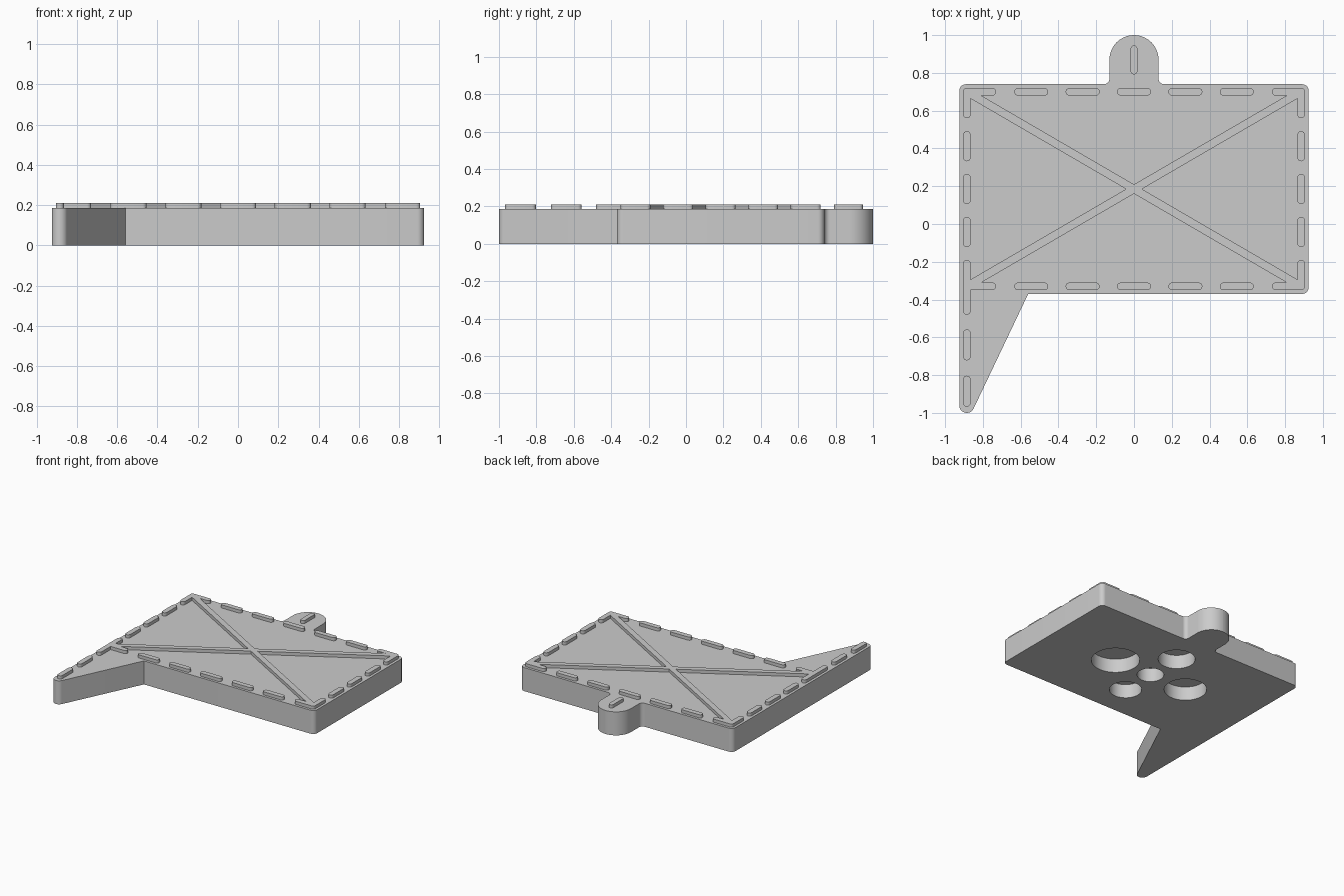
import bpy, bmesh
from math import pi, tan
from mathutils import Vector

cube = bpy.data.objects.get("Cube")
if cube:
    bpy.data.objects.remove(cube, do_unlink=True)

grey = bpy.data.materials.new("plain grey")
grey.use_nodes = True
COLOUR = (0.6, 0.6, 0.6, 1)
grey.diffuse_color = COLOUR
grey.node_tree.nodes["Principled BSDF"].inputs["Base Color"].default_value = COLOUR

THICK, TOP = 0.185, 0.21      # plate thickness, height of the raised trim
MID_Y = 0.185                 # centre of the rectangular panel
EDGE_X, EDGE_Y = 0.885, 0.515  # trim centre lines, measured from the panel centre


def prism(name, outline, z0, z1):
    """Extrude a flat outline from z0 to z1."""
    bm = bmesh.new()
    face = bm.faces.new([bm.verts.new((p[0], p[1], z0)) for p in outline])
    top = bmesh.ops.extrude_face_region(bm, geom=[face])["geom"]
    bmesh.ops.translate(bm, vec=(0, 0, z1 - z0),
                        verts=[g for g in top if isinstance(g, bmesh.types.BMVert)])
    bmesh.ops.recalc_face_normals(bm, faces=bm.faces)
    mesh = bpy.data.meshes.new(name)
    bm.to_mesh(mesh)
    bm.free()
    mesh.materials.append(grey)
    ob = bpy.data.objects.new(name, mesh)
    bpy.context.collection.objects.link(ob)
    return ob


def rounded(corners, steps=10):
    """Replace each (x, y, radius) corner by an arc."""
    pts = []
    for i, (x, y, r) in enumerate(corners):
        p = Vector((x, y))
        if r == 0:
            pts.append(p)
            continue
        a = (Vector(corners[i - 1][:2]) - p).normalized()
        b = (Vector(corners[(i + 1) % len(corners)][:2]) - p).normalized()
        half = a.angle(b) / 2
        centre = p + (a + b).normalized() * (Vector((r, 0)).length / abs(a.cross(b)) * (a + b).length)
        start = p + a * (r / tan(half)) - centre
        turn = pi - 2 * half
        sign = 1 if (-a).cross(b) > 0 else -1
        for k in range(steps + 1):
            q = start.copy()
            c = turn * k / steps * sign
            q = Vector((q.x * cos(c) - q.y * sin(c), q.x * sin(c) + q.y * cos(c)))
            if not pts or (centre + q - pts[-1]).length > 1e-4:
                pts.append(centre + q)
    return pts


def circle(x, y, r, count=48):
    return [(x + r * cos(2 * pi * k / count), y + r * sin(2 * pi * k / count))
            for k in range(count)]


def dash(name, a, b, r=0.02):
    """Raised bar with round ends, centre line from a to b."""
    a, b = Vector(a), Vector(b)
    d = (b - a).normalized() * r
    n = Vector((-d.y, d.x))
    ends = [(a, 1), (b, -1)]
    pts = [p + (n * cos(t) - d * sin(t)) * s
           for p, s in ends for t in [pi * k / 8 for k in range(9)]]
    return prism(name, pts, THICK - 0.01, TOP)


def combine(ob, other, operation):
    mod = ob.modifiers.new("combine", "BOOLEAN")
    mod.operation, mod.object, mod.solver = operation, other, "EXACT"
    bpy.context.view_layer.objects.active = ob
    bpy.ops.object.modifier_apply(modifier=mod.name)
    bpy.data.objects.remove(other, do_unlink=True)


from math import sin, cos

# Plate with hanging tab at the back and pointed tail at the front
plate = prism("plate", rounded([
    (-0.925, -1, 0.04), (-0.86, -1, 0.04), (-0.56, -0.37, 0), (0.925, -0.37, 0.035),
    (0.925, 0.74, 0.035), (0.13, 0.74, 0.03), (0.13, 1, 0.1299), (-0.13, 1, 0.1299),
    (-0.13, 0.74, 0.03), (-0.925, 0.74, 0.035)]), 0, THICK)

# Round blind recesses in the underside
for x, y, r in [(0, 0, 0.097), (0.33, 0, 0.175), (-0.33, 0, 0.154),
                (0, 0.295, 0.134), (0, -0.28, 0.117)]:
    combine(plate, prism("recess_cutter", circle(x, MID_Y + y, r), -0.1, 0.11), "DIFFERENCE")

# Diagonal cross joined to the corner brackets
cross = None
for sx in (-1, 1):
    for sy in (-1, 1):
        corner = Vector((sx * EDGE_X, MID_Y + sy * EDGE_Y))
        low = 0.29 if (sx, sy) == (-1, -1) else 0
        pieces = [dash("bracket_side", corner + Vector((0, sy * low * 0.45)),
                       corner - Vector((0, sy * 0.12))),
                  dash("bracket_end", corner, corner - Vector((sx * 0.135, 0)))]
        if sx > 0:
            pieces.append(dash("diagonal", corner * 0.985 + Vector((0, MID_Y * 0.015)),
                               (-corner.x * 0.985, MID_Y - sy * EDGE_Y * 0.985), 0.0212))
        for piece in pieces:
            if cross is None:
                cross = piece
                cross.name = "cross_and_corner_brackets"
            else:
                combine(cross, piece, "UNION")

# Stitched border, tail and tab dashes
trim = [cross]
for sy in (-1, 1):
    y = MID_Y + sy * EDGE_Y
    for i in range(-2, 3):
        trim.append(dash("border_dash", (i * 0.272 - 0.07, y), (i * 0.272 + 0.07, y)))
for sx in (-1, 1):
    for i in (-1, 0, 1):
        y = MID_Y + i * 0.227
        trim.append(dash("side_dash", (sx * EDGE_X, y - 0.06), (sx * EDGE_X, y + 0.06)))
for y in (-0.64, -0.885):
    trim.append(dash("tail_dash", (-EDGE_X, y - 0.062), (-EDGE_X, y + 0.062)))
trim.append(dash("tab_dash", (0, 0.81), (0, 0.927), 0.018))

# Smooth the curved walls, keep the rims sharp
for ob in bpy.context.selected_objects:
    ob.select_set(False)
for ob in [plate] + trim:
    ob.select_set(True)
bpy.context.view_layer.objects.active = plate
bpy.ops.object.shade_smooth_by_angle()
